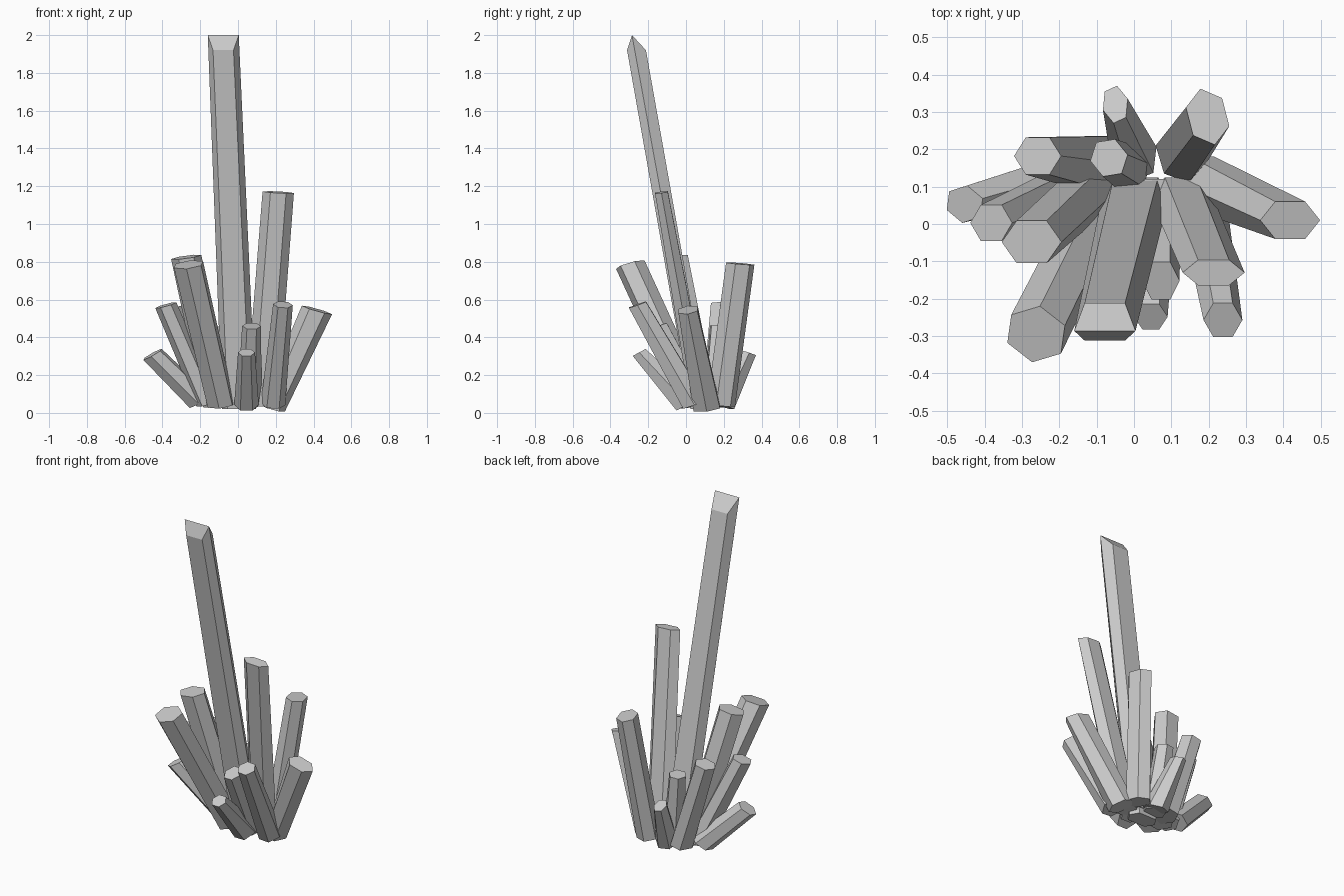
import bpy, bmesh, math
from mathutils import Vector

if "Cube" in bpy.data.objects:
    bpy.data.objects.remove(bpy.data.objects["Cube"])


def ring(center, normal, hx, hy, rot, shoulder):
    """Six-sided outline with given x/y half extents, sheared onto a tilted plane."""
    a = math.radians(rot)
    base = [(1, 0), (shoulder, 1), (-shoulder, 1), (-1, 0), (-shoulder, -1), (shoulder, -1)]
    pts = []
    for u, v in base:
        x, y = u * math.cos(a) - v * math.sin(a), u * math.sin(a) + v * math.cos(a)
        pts.append([x, y])
    mx, my = max(p[0] for p in pts), max(p[1] for p in pts)
    out = []
    for x, y in pts:
        x, y = x / mx * hx, y / my * hy
        out.append(Vector((center[0] + x, center[1] + y,
                           center[2] - (normal.x * x + normal.y * y) / normal.z)))
    return out


def crystal(name, tip, base, top_size, base_size, rot=0, shoulder=0.5, tilt=0.65, ridge=None):
    tip, base = Vector(tip), Vector(base)
    normal = Vector((0, 0, 1)).lerp((tip - base).normalized(), tilt)
    low = ring(base, normal, *base_size, rot, shoulder)
    high = ring(tip, normal, *top_size, rot, shoulder)
    if ridge:
        for i in (0, 3):
            high[i] += Vector(ridge)
    bm = bmesh.new()
    lo = [bm.verts.new(p) for p in low]
    hi = [bm.verts.new(p) for p in high]
    for i in range(6):
        j = (i + 1) % 6
        bm.faces.new((lo[i], lo[j], hi[j], hi[i]))
    bm.faces.new(lo[::-1])
    if ridge:
        # chisel tip: two slopes meeting at a ridge
        bm.faces.new(hi[0:4])
        bm.faces.new((hi[3], hi[4], hi[5], hi[0]))
    else:
        bm.faces.new(hi)
    bmesh.ops.recalc_face_normals(bm, faces=bm.faces)
    me = bpy.data.meshes.new(name)
    bm.to_mesh(me)
    bm.free()
    bpy.context.collection.objects.link(bpy.data.objects.new(name, me))


# Tall central crystal with chisel tip
crystal("main_crystal", (-0.078, -0.262, 1.92), (0.005, 0.075, 0.02), (0.082, 0.05),
        (0.09, 0.05), shoulder=0.66, tilt=0, ridge=(0, -0.024, 0.08))

# Surrounding crystals: name, tip, base, tip half size, base half size, rotation
cluster = [
    ("right_tall_crystal", (0.213, -0.13, 1.168), (0.125, 0.075, 0.04), (0.083, 0.034), (0.085, 0.05), 0),
    ("back_right_crystal", (0.197, 0.287, 0.79), (0.125, 0.185, 0.04), (0.058, 0.075), (0.067, 0.075), 45),
    ("back_short_crystal", (-0.05, 0.32, 0.32), (0.0, 0.185, 0.04), (0.033, 0.05), (0.06, 0.07), 20),
    ("back_inner_crystal", (-0.067, 0.177, 0.46), (-0.02, 0.15, 0.04), (0.05, 0.05), (0.065, 0.06), 10),
    ("back_left_crystal", (-0.258, 0.182, 0.575), (-0.09, 0.16, 0.04), (0.063, 0.05), (0.065, 0.075), 0),
    ("left_low_crystal", (-0.453, 0.053, 0.31), (-0.2, 0.125, 0.06), (0.048, 0.05), (0.055, 0.06), 20),
    ("left_mid_crystal", (-0.382, 0.003, 0.57), (-0.16, 0.1, 0.05), (0.056, 0.048), (0.06, 0.06), 0),
    ("left_tall_crystal", (-0.274, -0.048, 0.825), (-0.11, 0.1, 0.04), (0.08, 0.057), (0.075, 0.065), 0),
    ("front_left_crystal", (-0.262, -0.295, 0.785), (-0.09, 0.045, 0.045), (0.077, 0.075), (0.07, 0.075), 20),
    ("front_short_crystal", (0.045, -0.248, 0.32), (0.045, 0.01, 0.045), (0.045, 0.034), (0.065, 0.06), 0),
    ("front_inner_crystal", (0.072, -0.152, 0.46), (0.06, 0.06, 0.045), (0.05, 0.05), (0.065, 0.06), 0),
    ("front_right_crystal", (0.238, -0.257, 0.573), (0.185, 0.045, 0.045), (0.052, 0.045), (0.065, 0.06), 0),
    ("right_low_crystal", (0.418, 0.01, 0.545), (0.183, 0.11, 0.025), (0.08, 0.05), (0.065, 0.07), 0),
]
for name, tip, base, top_size, base_size, rot in cluster:
    crystal(name, tip, base, top_size, base_size, rot)
